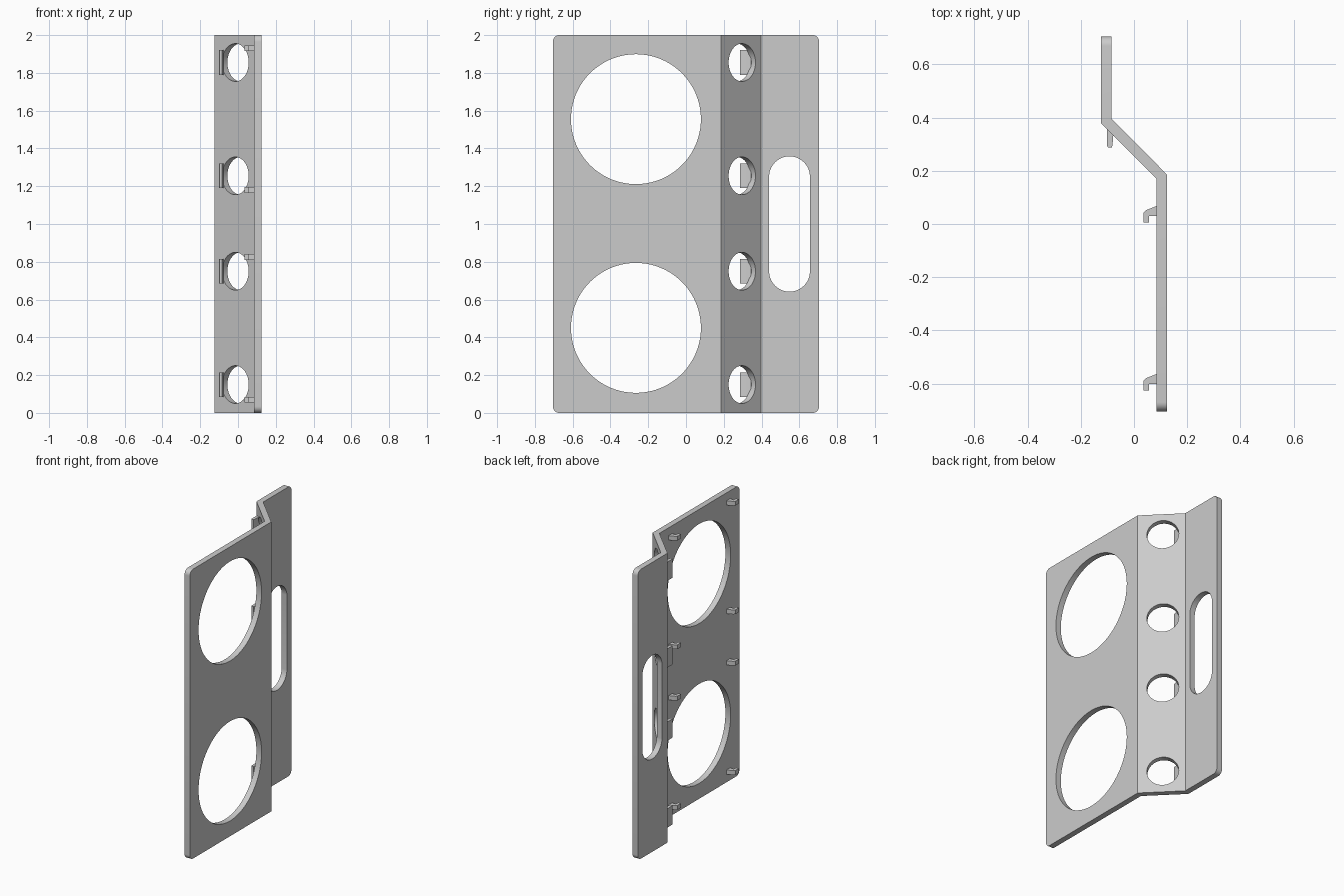
import bpy, bmesh, math
from mathutils import Matrix, Vector

if "Cube" in bpy.data.objects:
    bpy.data.objects.remove(bpy.data.objects["Cube"], do_unlink=True)

grey = bpy.data.materials.new("light_grey")
grey.use_nodes = True
colour = (0.6, 0.6, 0.6, 1)
grey.diffuse_color = colour
grey.node_tree.nodes["Principled BSDF"].inputs["Base Color"].default_value = colour


def finish(bm, name):
    bmesh.ops.recalc_face_normals(bm, faces=bm.faces[:])
    mesh = bpy.data.meshes.new(name)
    bm.to_mesh(mesh)
    bm.free()
    mesh.materials.append(grey)
    obj = bpy.data.objects.new(name, mesh)
    bpy.context.collection.objects.link(obj)
    return obj


def prism(points, z0, z1):
    """Extrude an xy outline from z0 to z1."""
    bm = bmesh.new()
    face = bm.faces.new([bm.verts.new((x, y, z0)) for x, y in points])
    grown = bmesh.ops.extrude_face_region(bm, geom=[face])["geom"]
    verts = [g for g in grown if isinstance(g, bmesh.types.BMVert)]
    bmesh.ops.translate(bm, verts=verts, vec=(0, 0, z1 - z0))
    return bm


def cut(target, cutter):
    mod = target.modifiers.new("cut", "BOOLEAN")
    mod.operation = "DIFFERENCE"
    mod.solver = "EXACT"
    mod.object = cutter
    bpy.context.view_layer.objects.active = target
    bpy.ops.object.modifier_apply(modifier=mod.name)
    bpy.data.objects.remove(cutter, do_unlink=True)


def round_hole(target, centre, radius, axis, stretch=0, depth=0.14):
    """Cut a circle, or an upright slot when stretched in z."""
    bm = bmesh.new()
    bmesh.ops.create_cone(bm, cap_ends=True, segments=80, radius1=radius,
                          radius2=radius, depth=depth)
    turn = Vector((0, 0, 1)).rotation_difference(Vector(axis)).to_matrix().to_4x4()
    bmesh.ops.transform(bm, matrix=turn, verts=bm.verts[:])
    if stretch:
        bmesh.ops.bisect_plane(bm, geom=bm.verts[:] + bm.edges[:] + bm.faces[:],
                               plane_co=(0, 0, 0), plane_no=(0, 0, 1))
        top = [v for v in bm.verts if v.co.z > 1e-4]
        low = [v for v in bm.verts if v.co.z < -1e-4]
        for v in top:
            v.co.z += stretch
        for v in low:
            v.co.z -= stretch
    bmesh.ops.translate(bm, verts=bm.verts[:], vec=centre)
    cut(target, finish(bm, "cutter"))


# Folded plate with rounded outer corners
END = 0.705
profile = [(0.125, -END), (0.125, 0.185), (-0.085, 0.397), (-0.085, END),
           (-0.125, END), (-0.125, 0.38), (0.085, 0.169), (0.085, -END)]
bm = prism(profile, 0, 2)
corners = [e for e in bm.edges
           if all(abs(v.co.y) > END - 0.01 for v in e.verts)
           and abs(e.verts[0].co.z - e.verts[1].co.z) < 0.01]
bmesh.ops.bevel(bm, geom=corners, offset=0.035, segments=8, profile=0.5,
                affect="EDGES")
plate = finish(bm, "folded_plate")

# Large openings, handle slot and fold holes
HOLES = (0.15, 0.75, 1.255, 1.855)
for z in (0.45, 1.555):
    round_hole(plate, (0.105, -0.265, z), 0.344, (1, 0, 0))
round_hole(plate, (-0.105, 0.548, 1.0), 0.108, (1, 0, 0), stretch=0.25)
for z in HOLES:
    round_hole(plate, (0, 0.2825, z), 0.1, (1, 1, 0))
parts = [plate]

# Spring tabs behind the fold
tab = [(-0.102, 0.37), (-0.101, 0.295), (-0.098, 0.287), (-0.084, 0.287),
       (-0.081, 0.295), (-0.077, 0.345)]
for i, z in enumerate(HOLES):
    parts.append(finish(prism(tab, z - 0.065, z + 0.065), f"spring_tab_{i + 1}"))

# Small hooks on the inner face
hook = [(0.09, 0.07), (0.045, 0.052), (0.035, 0.042), (0.035, 0.005),
        (0.056, 0.005), (0.056, 0.03), (0.09, 0.03)]
for row, z in enumerate((0.07, 0.825, 1.18, 1.93)):
    for name, dy in (("rear", 0), ("front", -0.632)):
        bm = prism([(x, y + dy) for x, y in hook], z - 0.015, z + 0.015)
        parts.append(finish(bm, f"{name}_hook_{row + 1}"))

bpy.ops.object.select_all(action="DESELECT")
for obj in parts:
    obj.select_set(True)
bpy.context.view_layer.objects.active = plate
bpy.ops.object.shade_smooth_by_angle(angle=math.radians(30))
